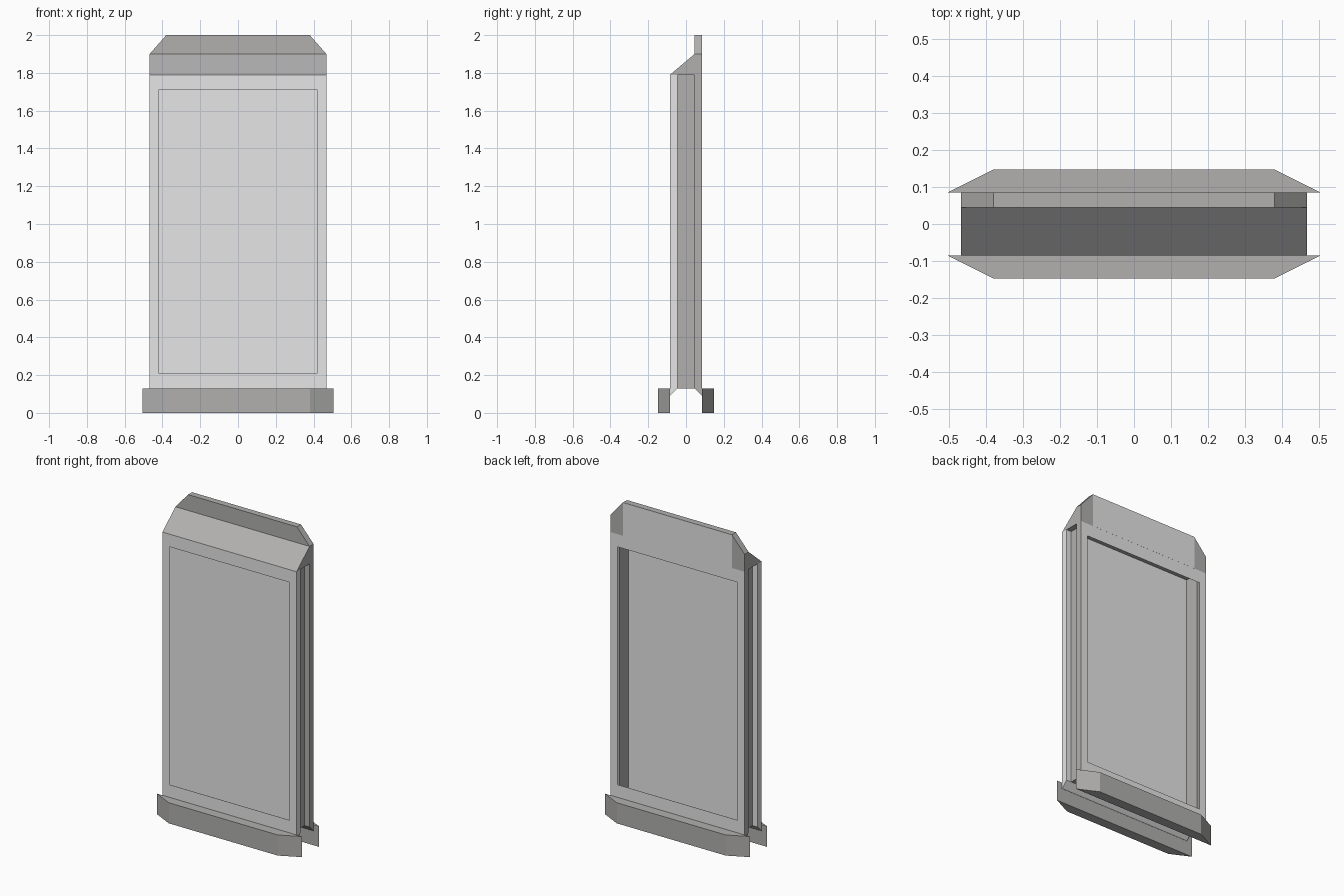
import bpy, bmesh
from mathutils import Vector

if "Cube" in bpy.data.objects:
    bpy.data.objects.remove(bpy.data.objects["Cube"])


def material(name, rgb):
    m = bpy.data.materials.new(name)
    m.diffuse_color = (*rgb, 1)
    m.use_nodes = True
    m.node_tree.nodes["Principled BSDF"].inputs["Base Color"].default_value = m.diffuse_color
    return m


LIGHT = material("light grey panel", (0.79, 0.79, 0.79))
DARK = material("dark grey trim", (0.44, 0.435, 0.43))


def prism(name, outline, axis, lo, hi, mat):
    """Extrude a 2D outline along an axis."""
    lo, hi = sorted((lo, hi))

    def place(a, b, t):
        return Vector({"x": (t, a, b), "y": (a, t, b), "z": (a, b, t)}[axis])
    bm = bmesh.new()
    face = bm.faces.new([bm.verts.new(place(a, b, lo)) for a, b in outline])
    ext = bmesh.ops.extrude_face_region(bm, geom=[face], use_keep_orig=True)
    moved = [v for v in ext["geom"] if isinstance(v, bmesh.types.BMVert)]
    bmesh.ops.translate(bm, verts=moved, vec=place(0, 0, hi - lo))
    bmesh.ops.recalc_face_normals(bm, faces=bm.faces)
    mesh = bpy.data.meshes.new(name)
    bm.to_mesh(mesh)
    bm.free()
    mesh.materials.append(mat)
    obj = bpy.data.objects.new(name, mesh)
    bpy.context.collection.objects.link(obj)
    return obj


def rect(a0, a1, b0, b1):
    return [(a0, b0), (a1, b0), (a1, b1), (a0, b1)]


def frame(name, half_out, half_in, z, y0, y1, mat):
    """Thin sheet with a rectangular opening; z = bottom, hole bottom, hole top, top."""
    for part, outline in (
            ("left", rect(-half_out, -half_in, z[0], z[3])),
            ("right", rect(half_in, half_out, z[0], z[3])),
            ("bottom", rect(-half_in, half_in, z[0], z[1])),
            ("top", rect(-half_in, half_in, z[2], z[3]))):
        prism(f"{name}_{part}", outline, "y", y0, y1, mat)


W, HOLE, WALL = 0.468, 0.42, 0.432  # half widths of slab, window, inner wall
OUT, INN = 0.085, 0.045             # outer and inner slab depth
Z0, Z1, Z2 = 0.13, 1.79, 1.90       # slab bottom, slab top, crown shoulder
T = 0.001                           # sheet thickness

# Hollow front and back slabs: windowed outer sheet, sides and sloping foot
for side, s, edge in (("front", -1, LIGHT), ("back", 1, DARK)):
    frame(f"{side}_frame", W, HOLE, (0.09, 0.21, 1.71, Z1), s * OUT, s * (OUT - T), LIGHT)
    profile = [(s * OUT, 0.09), (s * INN, Z0), (s * INN, Z1), (s * OUT, Z1)]
    for end, e in (("left", -1), ("right", 1)):
        prism(f"{side}_edge_{end}", profile, "x", e * W, e * (W - T), edge)
    prism(f"{side}_foot", [(s * OUT, 0.09), (s * INN, Z0), (s * INN, Z0 + T), (s * OUT, 0.09 + T)],
          "x", -W, W, edge)

# Screen behind the front window, open dark sheet behind the back window
prism("screen", rect(-W, W, Z0, Z1), "y", -INN - T, -INN, LIGHT)
frame("back_inner_frame", W, WALL, (Z0, Z0 + 0.02, Z1 - 0.02, Z1), INN, INN + T, DARK)

# Walls and floor joining the slabs
for end, e in (("left", -1), ("right", 1)):
    prism(f"inner_wall_{end}", rect(-INN, INN, Z0, Z1), "x", e * WALL, e * (WALL + T), DARK)
prism("floor_plate", rect(-WALL, WALL, -INN, INN), "z", Z0, Z0 + T, DARK)

# Crown: sloping hood and upright fin with cut corners
prism("crown_hood", [(-OUT, Z1), (INN, Z1), (INN, Z2)], "x", -W, W, DARK)
prism("crown_fin", [(-W, Z1), (W, Z1), (W, Z2), (0.38, 2), (-0.38, 2), (-W, Z2)],
      "y", INN, OUT, DARK)
prism("crown_back_panel", rect(-0.38, 0.38, Z1, 1.999), "y", OUT - T, OUT + 0.0005, LIGHT)

# Base skirts, front and back
for side, s in (("front", -1), ("back", 1)):
    prism(f"base_{side}", [(-0.505, s * OUT), (0.505, s * OUT),
                           (0.38, s * 0.147), (-0.38, s * 0.147)],
          "z", 0, Z0, DARK)
